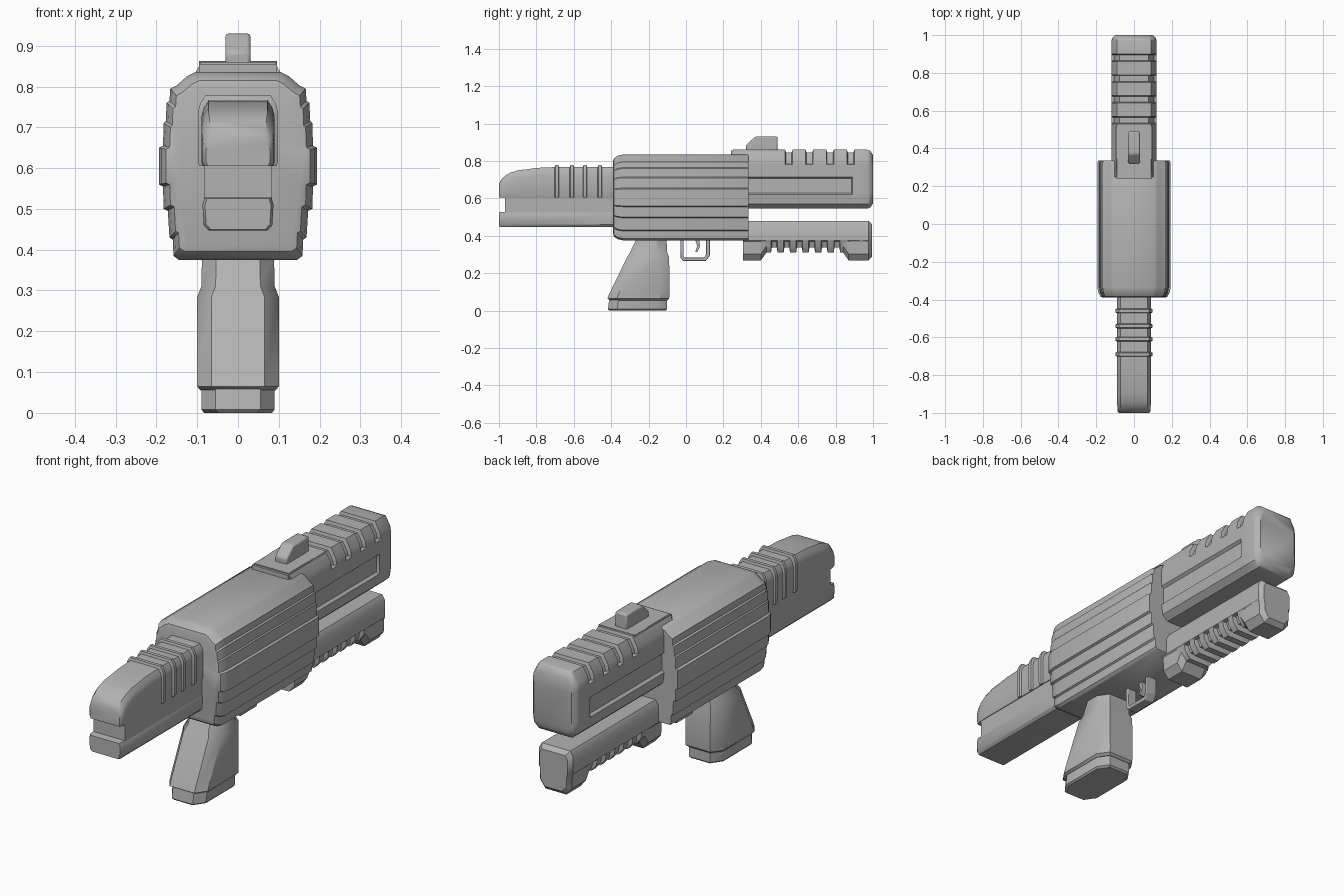
import bpy, bmesh, math

grey = bpy.data.materials.new("matte grey")
grey.diffuse_color = (0.45, 0.45, 0.45, 1)


def finish(name, bm, bevel=0.0, angle=35):
    bmesh.ops.recalc_face_normals(bm, faces=bm.faces)
    me = bpy.data.meshes.new(name)
    bm.to_mesh(me)
    bm.free()
    me.materials.append(grey)
    ob = bpy.data.objects.new(name, me)
    bpy.context.collection.objects.link(ob)
    if bevel:
        m = ob.modifiers.new("soft edges", 'BEVEL')
        m.width, m.segments, m.limit_method = bevel, 2, 'ANGLE'
    bpy.ops.object.select_all(action='DESELECT')
    ob.select_set(True)
    bpy.context.view_layer.objects.active = ob
    bpy.ops.object.shade_smooth_by_angle(angle=math.radians(angle))
    return ob


def skin(name, rings, bevel=0.0, angle=35):
    """Join rings of points into a closed solid."""
    bm = bmesh.new()
    vs = [[bm.verts.new(p) for p in r] for r in rings]
    n = len(vs[0])
    for a, b in zip(vs, vs[1:]):
        for i in range(n):
            j = (i + 1) % n
            bm.faces.new((a[i], a[j], b[j], b[i]))
    bm.faces.new(vs[0])
    bm.faces.new(vs[-1][::-1])
    return finish(name, bm, bevel, angle)


def ring_y(y, half):
    """Mirror a right-hand half section (x, z), listed upward, at depth y."""
    return [(x, y, z) for x, z in half] + [(-x, y, z) for x, z in reversed(half)]


def side_plate(name, outline, w, bevel=0.0):
    """Side outline (y, z) given thickness across x."""
    return skin(name, [[(x, y, z) for y, z in outline] for x in (-w, w)], bevel)


def shrink(half, k, zc):
    return [(x * k, zc + (z - zc) * k) for x, z in half]


# Main housing with stepped sides
housing = [(0.145, 0.375), (0.158, 0.385), (0.160, 0.425), (0.168, 0.43),
           (0.172, 0.495), (0.182, 0.50), (0.184, 0.555), (0.194, 0.56),
           (0.194, 0.65), (0.184, 0.655), (0.182, 0.71), (0.177, 0.715),
           (0.175, 0.76), (0.168, 0.765), (0.166, 0.795), (0.15, 0.803),
           (0.125, 0.825), (0.105, 0.835)]
skin("housing", [ring_y(y, shrink(housing, k, 0.605)) for y, k in
                 ((-0.39, 0.84), (-0.385, 0.91), (-0.365, 0.97), (-0.335, 1),
                  (0.325, 1), (0.335, 0.98))])


# Upper barrel: side groove and wrap-around notches
def barrel_half(groove, notch):
    g, n = 0.012 * groove, notch
    return [(0.085, 0.545), (0.113, 0.57), (0.12, 0.62), (0.12 - g, 0.63),
            (0.12 - g, 0.705), (0.12, 0.715), (0.12, 0.78),
            (0.12 - 0.014 * n, 0.785), (0.115 - 0.014 * n, 0.815 - 0.008 * n),
            (0.09 - 0.012 * n, 0.86 - 0.014 * n)]


stations = [(0.25, 1, 0)]
for y in (0.53, 0.64, 0.75, 0.86):
    g2 = 1 if y < 0.8 else 0
    stations += [(y, 1, 0), (y + 0.005, 1, 1)]
    if not g2:
        stations += [(0.885, 1, 1), (0.89, 0, 1)]
    stations += [(y + 0.035, g2, 1), (y + 0.04, g2, 0)]
stations += [(0.97, 0, 0)]
rings = [ring_y(y, barrel_half(g, n)) for y, g, n in stations]
rings += [ring_y(y, shrink(barrel_half(0, 0), k, 0.7)) for y, k in
          ((0.985, 0.96), (1.0, 0.82))]
skin("upper_barrel", rings)

# Top plate and sight
side_plate("top_plate", [(0.24, 0.82), (0.24, 0.855), (0.52, 0.862), (0.52, 0.82)], 0.095)
side_plate("sight", [(0.32, 0.85), (0.32, 0.885), (0.37, 0.93), (0.49, 0.93),
                     (0.49, 0.85)], 0.031, 0.008)


# Lower fore-grip with teeth along the underside
def rail_half(zb, n):
    return [(0.055, zb), (0.083 - 0.014 * n, zb + 0.035), (0.086 - 0.014 * n, 0.37),
            (0.09, 0.375), (0.09, 0.455), (0.075, 0.48)]


stations = [(0.305, 0.268, 0), (0.40, 0.268, 0), (0.43, 0.31, 0)]
for i in range(6):
    y = 0.455 + 0.067 * i
    stations += [(y, 0.31, 0), (y + 0.004, 0.338, 1),
                 (y + 0.03, 0.338, 1), (y + 0.034, 0.31, 0)]
stations += [(0.84, 0.31, 0), (0.87, 0.268, 0), (0.975, 0.268, 0)]
rings = [ring_y(y, rail_half(z, n)) for y, z, n in stations]
rings.append(ring_y(0.995, shrink(rail_half(0.268, 0), 0.82, 0.38)))
skin("fore_grip", rings)


# Front upper cover: rounded nose and raised ribs
def cover_half(top, w):
    c = min(0.04, (top - 0.6) * 0.4)
    return [(w - 0.004, 0.605), (w, 0.615), (w, top - c),
            (w - 0.005, top - c * 0.5), (w - 0.018, top)]


stations = [(-1.0, 0.675, 0.078), (-0.992, 0.695, 0.085), (-0.97, 0.72, 0.088),
            (-0.94, 0.737, 0.09), (-0.90, 0.75, 0.09), (-0.84, 0.757, 0.09),
            (-0.80, 0.763, 0.09)]
for y in (-0.69, -0.61, -0.54, -0.46):
    stations += [(y - 0.012, 0.767, 0.09), (y - 0.008, 0.778, 0.098),
                 (y + 0.008, 0.778, 0.098), (y + 0.012, 0.767, 0.09)]
stations += [(-0.36, 0.768, 0.09)]
skin("front_cover", [ring_y(y, cover_half(t, w)) for y, t, w in stations])

# Front core and lower bar, leaving a notch at the nose
side_plate("front_core", [(-0.967, 0.51), (-0.967, 0.62), (-0.36, 0.62), (-0.36, 0.51)], 0.083)
lower = [(0.072, 0.447), (0.084, 0.46), (0.087, 0.51), (0.082, 0.528)]
skin("front_lower_bar", [ring_y(y, shrink(lower, k, 0.488)) for y, k in
                         ((-1.0, 0.93), (-0.99, 1), (-0.36, 1))])


# Handle: chamfered rings leaning forward toward the base
def handle_ring(z, y0, y1, w):
    c, d = 0.035, 0.05
    half = [(w - c, y0), (w, y0 + d), (w, y1 - d), (w - c, y1)]
    return [(x, y, z) for x, y in half] + [(-x, y, z) for x, y in reversed(half)]


skin("handle", [handle_ring(*a) for a in
                ((0.055, -0.405, -0.10, 0.092), (0.065, -0.42, -0.09, 0.10),
                 (0.09, -0.41, -0.088, 0.10), (0.285, -0.315, -0.09, 0.10),
                 (0.31, -0.30, -0.10, 0.09), (0.39, -0.262, -0.105, 0.088))])
skin("handle_base", [handle_ring(*a) for a in
                     ((0.0, -0.41, -0.11, 0.083), (0.008, -0.418, -0.102, 0.09),
                      (0.06, -0.41, -0.102, 0.09))])

# Trigger guard and trigger
side_plate("trigger_guard", [(-0.03, 0.39), (-0.03, 0.285), (-0.015, 0.265), (0.105, 0.265),
                             (0.128, 0.295), (0.128, 0.39), (0.108, 0.39), (0.108, 0.30),
                             (0.095, 0.283), (-0.008, 0.283), (-0.013, 0.29), (-0.013, 0.39)],
           0.024, 0.003)
side_plate("trigger", [(0.045, 0.39), (0.06, 0.345), (0.05, 0.315), (0.06, 0.312),
                       (0.075, 0.345), (0.07, 0.39)], 0.014)
